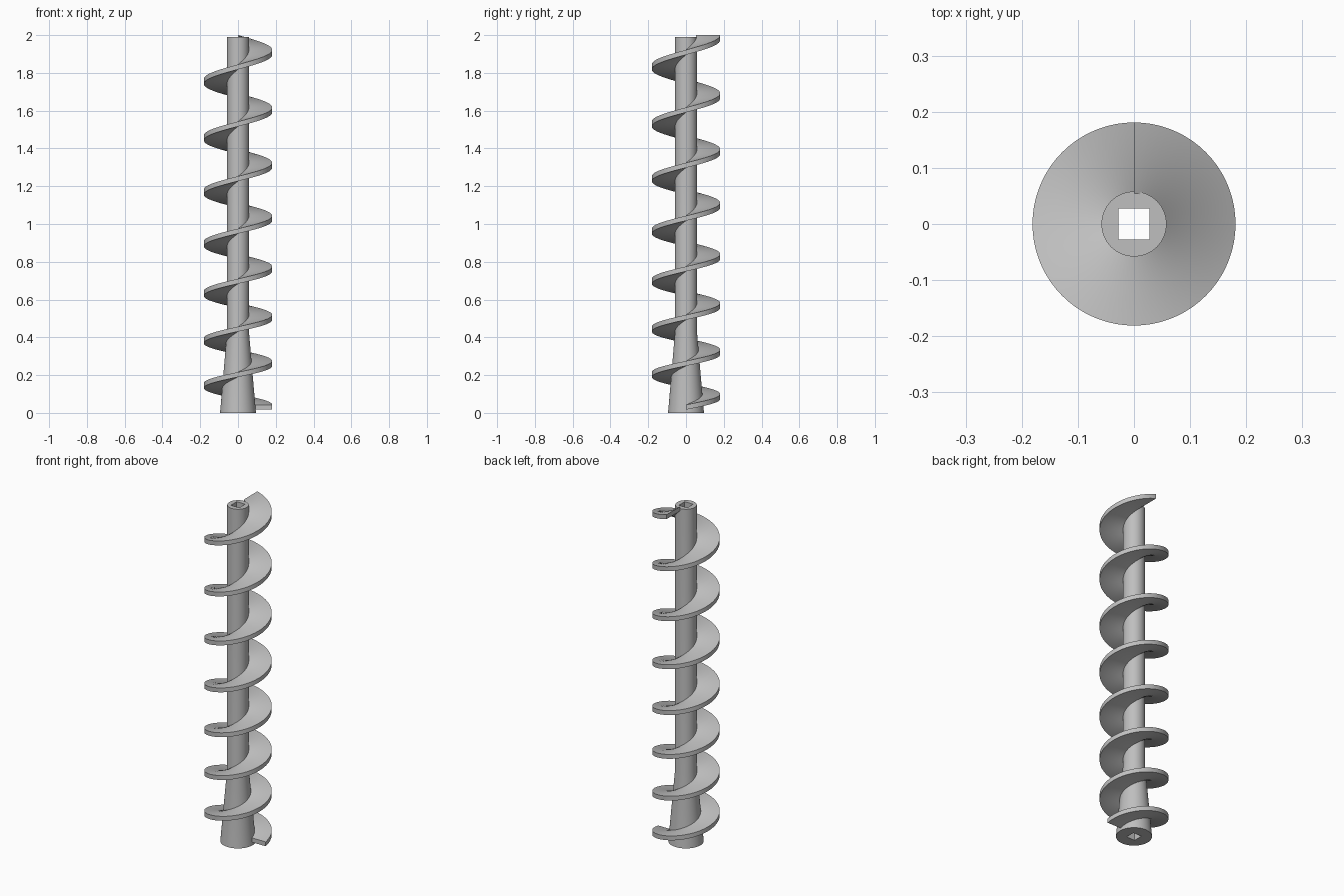
import bpy, bmesh
from math import cos, sin, pi, radians

if "Cube" in bpy.data.objects:
    bpy.data.objects.remove(bpy.data.objects["Cube"])

STEEL = (0.52, 0.52, 0.52, 1)
steel = bpy.data.materials.new("grey steel")
steel.use_nodes = True
steel.diffuse_color = STEEL
steel.node_tree.nodes["Principled BSDF"].inputs["Base Color"].default_value = STEEL


def loft(name, rings, close_path):
    """Skin a row of closed rings; join the ends or cap them."""
    bm = bmesh.new()
    loops = [[bm.verts.new(p) for p in ring] for ring in rings]
    n = len(loops[0])
    pairs = list(zip(loops, loops[1:]))
    if close_path:
        pairs.append((loops[-1], loops[0]))
    else:
        bm.faces.new(loops[0])
        bm.faces.new(loops[-1])
    for a, b in pairs:
        for i in range(n):
            j = (i + 1) % n
            bm.faces.new((a[i], a[j], b[j], b[i]))
    bmesh.ops.recalc_face_normals(bm, faces=bm.faces)
    mesh = bpy.data.meshes.new(name)
    bm.to_mesh(mesh)
    bm.free()
    mesh.materials.append(steel)
    obj = bpy.data.objects.new(name, mesh)
    bpy.context.collection.objects.link(obj)
    bpy.ops.object.select_all(action="DESELECT")
    obj.select_set(True)
    bpy.context.view_layer.objects.active = obj
    bpy.ops.object.shade_smooth_by_angle(angle=radians(30))
    return obj


# Hollow shaft: tapered foot, straight upper part, square drive bore
SEGMENTS = 64
SHAFT_TOP = 1.99
ANGLES = [2 * pi * i / SEGMENTS for i in range(SEGMENTS)]


def circle(r, z):
    return [(r * cos(a), r * sin(a), z) for a in ANGLES]


def square(half, z):
    ring = []
    for a in ANGLES:
        s = half / max(abs(cos(a)), abs(sin(a)))
        ring.append((s * cos(a), s * sin(a), z))
    return ring


loft("shaft", [circle(0.095, 0), circle(0.058, 0.43), circle(0.058, SHAFT_TOP),
               square(0.0275, SHAFT_TOP), square(0.0275, 0)], True)

# Helical blade: the pitch widens steadily towards the top
TURNS, STEPS = 7.25, 72
INNER, OUTER, HALF_THICK = 0.054, 0.181, 0.013
START, PITCH, GROWTH = 0.03, 0.2257, 0.0061


def blade_section(t):
    a = 2 * pi * t
    z = START + PITCH * t + GROWTH * t * t
    mid = (INNER + OUTER) / 2
    corners = [(INNER, -1), (mid, -1), (OUTER, -1), (OUTER, 1), (mid, 1), (INNER, 1)]
    return [(r * cos(a), r * sin(a), z + side * HALF_THICK) for r, side in corners]


loft("spiral_blade", [blade_section(i / STEPS) for i in range(int(TURNS * STEPS) + 1)], False)
